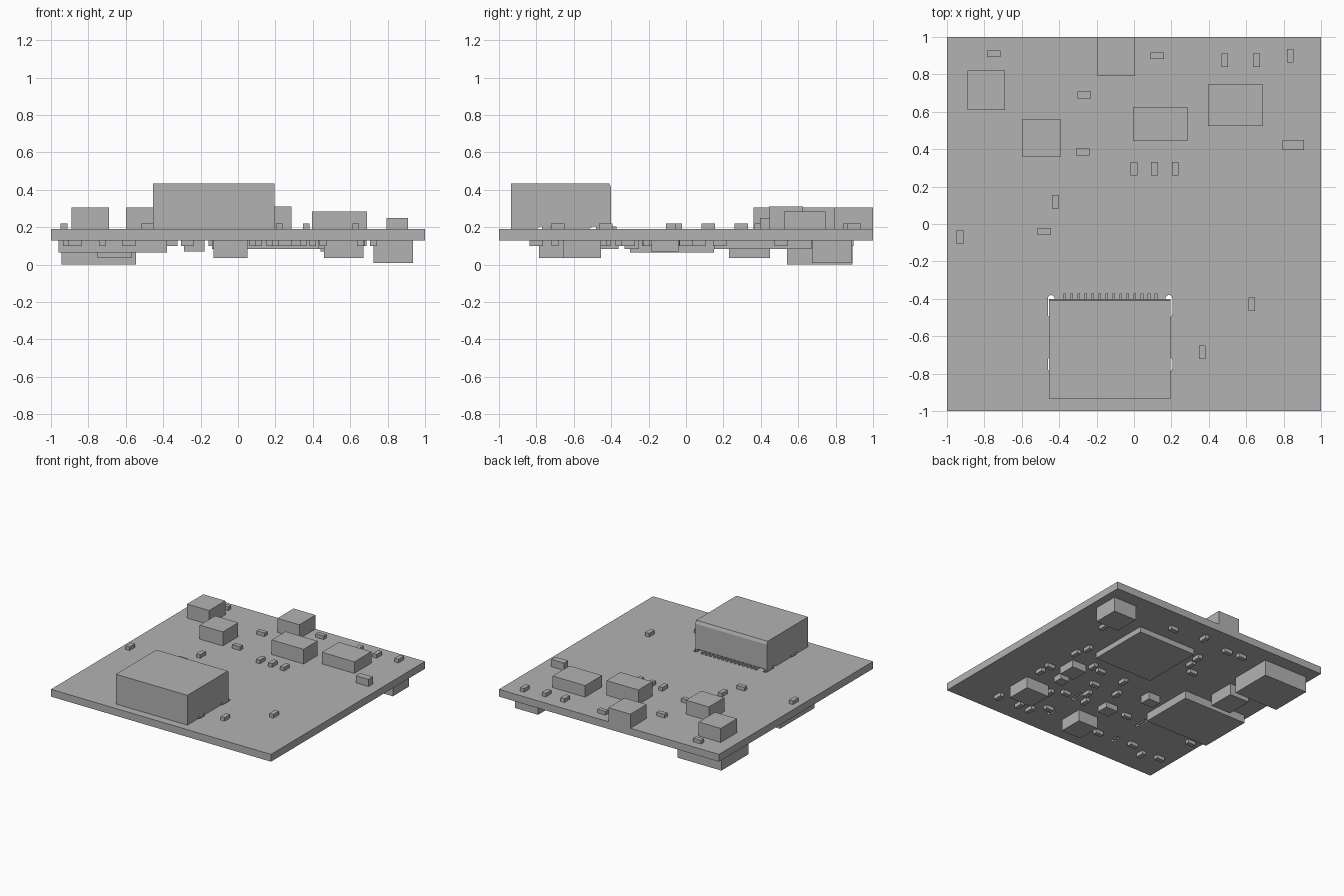
import bpy, bmesh
from mathutils import Matrix, Vector

cube = bpy.data.objects.get("Cube")
if cube:
    bpy.data.objects.remove(cube, do_unlink=True)

grey = bpy.data.materials.new("plain_grey")
grey.use_nodes = True
COLOUR = (0.45, 0.45, 0.45, 1)
grey.diffuse_color = COLOUR
grey.node_tree.nodes["Principled BSDF"].inputs["Base Color"].default_value = COLOUR

BOTTOM, TOP = 0.13, 0.19


def finish(bm, name):
    bmesh.ops.recalc_face_normals(bm, faces=bm.faces)
    mesh = bpy.data.meshes.new(name)
    bm.to_mesh(mesh)
    bm.free()
    mesh.materials.append(grey)
    obj = bpy.data.objects.new(name, mesh)
    bpy.context.collection.objects.link(obj)
    return obj


def add_box(bm, x0, x1, y0, y1, z0, z1):
    size = Matrix.Diagonal((x1 - x0, y1 - y0, z1 - z0, 1))
    centre = Vector((x0 + x1, y0 + y1, z0 + z1)) / 2
    bmesh.ops.create_cube(bm, size=1, matrix=Matrix.Translation(centre) @ size)


def box(name, *bounds):
    bm = bmesh.new()
    add_box(bm, *bounds)
    return finish(bm, name)


def chips(name, spots, z0, z1):
    """Small components: spots are (x, y), long axis along y or x."""
    bm = bmesh.new()
    for axis, places in spots.items():
        hx, hy = (0.036, 0.018) if axis == "x" else (0.018, 0.036)
        for x, y in places:
            add_box(bm, x - hx, x + hx, y - hy, y + hy, z0, z1)
    return finish(bm, name)


# Board with rounded mounting slots beside the connector
board = box("board", -1, 1, -1, 1, BOTTOM, TOP)
LEFT, RIGHT = -0.455, 0.195
slots = [(x, y0, y1) for x in (LEFT + 0.012, RIGHT - 0.008)
         for y0, y1 in ((-0.50, -0.38), (-0.79, -0.71))]
cutters = []
for x, y0, y1 in slots:
    r = 0.018
    bm = bmesh.new()
    for y in (y0 + r, y1 - r):
        bmesh.ops.create_circle(bm, segments=16, radius=r,
                                matrix=Matrix.Translation((x, y, BOTTOM - 0.05)))
    hull = bmesh.ops.convex_hull(bm, input=bm.verts)
    bmesh.ops.dissolve_limit(bm, angle_limit=0.01, verts=bm.verts, edges=bm.edges)
    bm.faces.ensure_lookup_table()
    if len(bm.faces) > 1:
        bmesh.ops.delete(bm, geom=bm.faces[1:], context="FACES_ONLY")
    out = bmesh.ops.extrude_face_region(bm, geom=bm.faces[:])
    moved = [g for g in out["geom"] if isinstance(g, bmesh.types.BMVert)]
    bmesh.ops.translate(bm, verts=moved, vec=(0, 0, 0.2))
    if len([e for e in bm.edges if e.is_boundary]):
        bmesh.ops.holes_fill(bm, edges=bm.edges)
    cutters.append(finish(bm, "slot_cutter"))
for cutter in cutters:
    mod = board.modifiers.new("slot", "BOOLEAN")
    mod.operation = "DIFFERENCE"
    mod.solver = "EXACT"
    mod.object = cutter
bpy.context.view_layer.update()
evaluated = board.evaluated_get(bpy.context.evaluated_depsgraph_get())
cut_mesh = bpy.data.meshes.new_from_object(evaluated)
board.modifiers.clear()
board.data = cut_mesh
for cutter in cutters:
    bpy.data.objects.remove(cutter, do_unlink=True)

# Connector housing: side profile with a slanted rear lip and arched lower edge
profile = [(-0.935, TOP), (-0.80, TOP), (-0.78, 0.205), (-0.72, 0.205), (-0.70, TOP),
           (-0.52, TOP), (-0.50, 0.205), (-0.40, 0.205), (-0.40, 0.41),
           (-0.41, 0.435), (-0.935, 0.435)]
bm = bmesh.new()
face = bm.faces.new([bm.verts.new((LEFT, y, z)) for y, z in profile])
out = bmesh.ops.extrude_face_region(bm, geom=[face])
bmesh.ops.translate(bm, vec=(RIGHT - LEFT, 0, 0),
                    verts=[g for g in out["geom"] if isinstance(g, bmesh.types.BMVert)])
finish(bm, "connector_housing")

# Connector legs in the slots and the row of rear pins
bm = bmesh.new()
for x, y0, y1 in slots:
    add_box(bm, x - 0.007, x + 0.007, y0 + 0.02, min(y1 - 0.015, -0.402), BOTTOM, 0.22)
finish(bm, "connector_legs")
bm = bmesh.new()
for i in range(14):
    x = -0.37 + i * 0.0375
    add_box(bm, x - 0.007, x + 0.007, -0.42, -0.372, TOP, 0.205)
finish(bm, "connector_pins")

# Large components on the upper side: x range, y range, height of top
upper = {
    "inductor_a": (-0.89, -0.69, 0.61, 0.82, 0.305),
    "inductor_b": (-0.60, -0.39, 0.36, 0.56, 0.305),
    "inductor_c": (-0.195, 0.005, 0.79, 1.0, 0.305),
    "capacitor_a": (-0.005, 0.285, 0.445, 0.625, 0.31),
    "capacitor_b": (0.395, 0.69, 0.525, 0.745, 0.285),
    "diode": (0.795, 0.91, 0.395, 0.45, 0.25),
}
for name, (x0, x1, y0, y1, z) in upper.items():
    box(name, x0, x1, y0, y1, TOP, z)

# Large components on the underside: x range, y range, height of lower face
lower = {
    "lower_socket": (-0.945, -0.545, 0.54, 0.89, 0.0),
    "lower_corner_block": (0.725, 0.935, 0.675, 0.885, 0.01),
    "lower_block_a": (-0.75, -0.57, 0.23, 0.45, 0.035),
    "lower_block_b": (0.46, 0.67, -0.655, -0.455, 0.035),
    "lower_block_c": (-0.13, 0.05, -0.785, -0.585, 0.035),
    "main_chip": (-0.03, 0.50, 0.15, 0.67, 0.085),
    "second_chip": (-0.96, -0.38, -0.30, 0.15, 0.065),
    "regulator_a": (0.44, 0.57, -0.185, -0.04, 0.07),
    "regulator_b": (-0.29, -0.18, -0.13, -0.04, 0.07),
    "regulator_c": (-0.14, -0.03, -0.46, -0.36, 0.085),
    "regulator_d": (0.43, 0.51, -0.33, -0.25, 0.085),
}
for name, (x0, x1, y0, y1, z) in lower.items():
    box(name, x0, x1, y0, y1, z, BOTTOM)

# Small components on both sides
chips("upper_chips", {
    "x": [(-0.75, 0.91), (0.125, 0.9), (-0.265, 0.69), (-0.275, 0.385), (-0.48, -0.04)],
    "y": [(0.485, 0.875), (0.655, 0.875), (0.835, 0.9), (0, 0.295), (0.11, 0.295),
          (0.22, 0.295), (-0.42, 0.12), (-0.93, -0.07), (0.63, -0.43), (0.365, -0.685)],
}, TOP, 0.22)
chips("lower_chips", {
    "x": [(0.3, 0.82), (-0.23, 0.82), (-0.36, 0.83), (-0.23, 0.41), (0.31, -0.02),
          (0.22, -0.2), (0.3, -0.44), (0.25, -0.7), (-0.27, -0.74), (-0.27, -0.41),
          (-0.585, -0.71), (-0.87, -0.74), (-0.9, -0.41), (0.65, -0.21)],
    "y": [(0.725, 0.51), (0.03, 0.86), (-0.12, 0.6), (-0.14, 0.5), (0.6, 0.18),
          (0.63, 0.07), (0.66, -0.31), (0.4, 0), (0.08, -0.03), (0.17, -0.34),
          (0.11, -0.44), (0.4, -0.51), (0.655, -0.8), (0.455, -0.8), (0.35, -0.8),
          (0, -0.2), (-0.725, -0.78)],
}, 0.1, BOTTOM)
